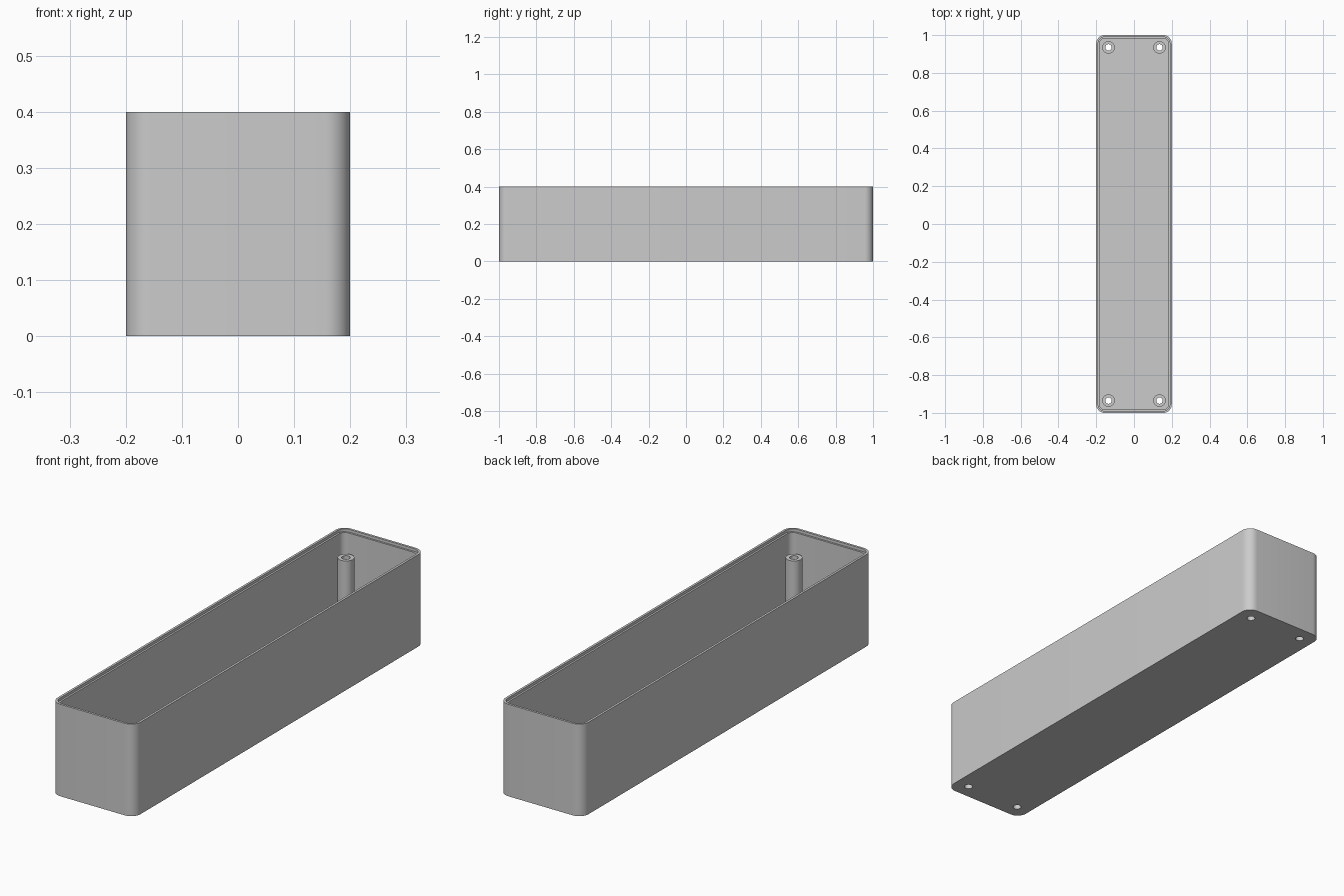
import bpy, bmesh, math

old = bpy.data.objects.get("Cube")
if old:
    bpy.data.objects.remove(old, do_unlink=True)

HALF_X, HALF_Y, HEIGHT, CORNER = 0.2, 1.0, 0.4, 0.045
POST_X, POST_Y, POST_TOP = 0.135, 0.935, 0.305

grey = bpy.data.materials.new("plain grey")
grey.use_nodes = True
grey.diffuse_color = (0.6, 0.6, 0.6, 1)
grey.node_tree.nodes["Principled BSDF"].inputs["Base Color"].default_value = grey.diffuse_color


def make_object(name, bm):
    bmesh.ops.recalc_face_normals(bm, faces=bm.faces)
    mesh = bpy.data.meshes.new(name)
    bm.to_mesh(mesh)
    bm.free()
    mesh.materials.append(grey)
    obj = bpy.data.objects.new(name, mesh)
    bpy.context.collection.objects.link(obj)
    return obj


def rounded_ring(bm, inset, z, steps=10):
    """Loop of vertices around a rounded rectangle."""
    r = CORNER - inset
    cx, cy = HALF_X - CORNER, HALF_Y - CORNER
    ring = []
    for i, (sx, sy) in enumerate([(1, 1), (-1, 1), (-1, -1), (1, -1)]):
        for k in range(steps + 1):
            a = math.pi / 2 * (i + k / steps)
            ring.append(bm.verts.new((sx * cx + r * math.cos(a),
                                      sy * cy + r * math.sin(a), z)))
    return ring


def corner_cylinders(name, radius, bottom, top):
    """One upright cylinder near each corner."""
    bm = bmesh.new()
    for sx in (-1, 1):
        for sy in (-1, 1):
            made = bmesh.ops.create_cone(bm, cap_ends=True, segments=32, radius1=radius,
                                         radius2=radius, depth=top - bottom)
            bmesh.ops.translate(bm, verts=made["verts"],
                                vec=(sx * POST_X, sy * POST_Y, (bottom + top) / 2))
    return make_object(name, bm)


# Tray: outer wall, stepped rim, inner wall and floor
bm = bmesh.new()
profile = [(0, 0), (0, HEIGHT), (0.01, HEIGHT), (0.01, HEIGHT - 0.012),
           (0.018, HEIGHT - 0.012), (0.018, 0.02)]
rings = [rounded_ring(bm, inset, z) for inset, z in profile]
for low, high in zip(rings, rings[1:]):
    for i in range(len(low)):
        j = (i + 1) % len(low)
        bm.faces.new((low[i], low[j], high[j], high[i]))
bm.faces.new(rings[0])
bm.faces.new(rings[-1])
tray = make_object("tray", bm)

# Screw posts and the holes through them
posts = corner_cylinders("screw_posts", 0.033, 0.01, POST_TOP)
holes = corner_cylinders("hole_cutter", 0.017, -0.1, HEIGHT + 0.1)
holes.hide_render = True

for obj in (tray, posts):
    cut = obj.modifiers.new("holes", "BOOLEAN")
    cut.operation = "DIFFERENCE"
    cut.solver = "EXACT"
    cut.object = holes
    bpy.ops.object.select_all(action="DESELECT")
    obj.select_set(True)
    bpy.context.view_layer.objects.active = obj
    bpy.ops.object.modifier_apply(modifier=cut.name)
    bpy.ops.object.shade_smooth_by_angle(angle=math.radians(30))

bpy.data.objects.remove(holes, do_unlink=True)
